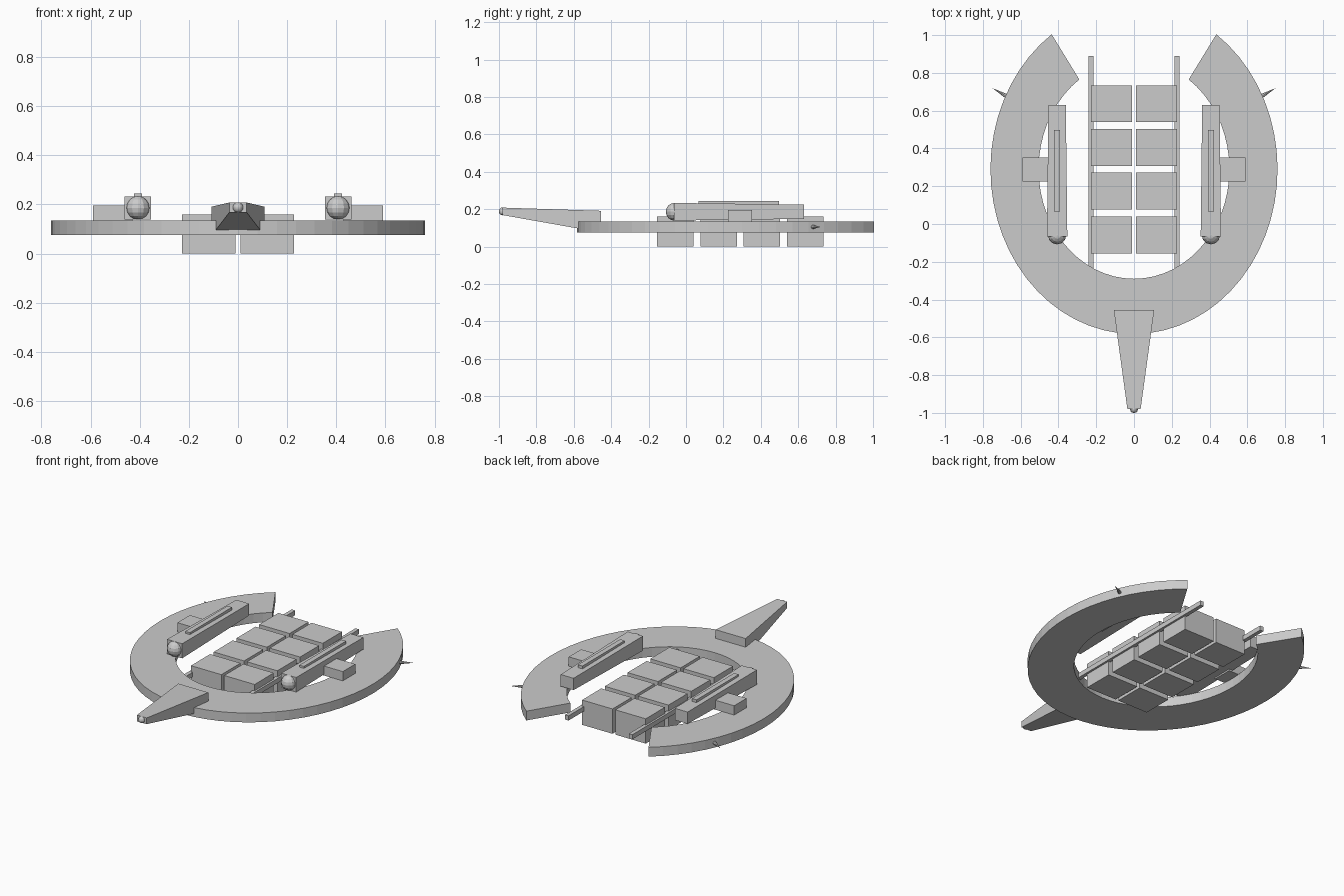
import bpy, bmesh, math
from mathutils import Vector, Matrix

if "Cube" in bpy.data.objects:
    bpy.data.objects.remove(bpy.data.objects["Cube"])


def make_object(name, bm):
    bmesh.ops.recalc_face_normals(bm, faces=bm.faces)
    mesh = bpy.data.meshes.new(name)
    bm.to_mesh(mesh)
    bm.free()
    obj = bpy.data.objects.new(name, mesh)
    bpy.context.collection.objects.link(obj)
    return obj


def loft(name, front, back):
    """Block between two upright rectangles (x, y, z, half_x, half_z)."""
    bm = bmesh.new()
    loops = []
    for x, y, z, hx, hz in (front, back):
        loops.append([bm.verts.new((x + sx * hx, y, z + sz * hz))
                      for sx, sz in ((-1, -1), (1, -1), (1, 1), (-1, 1))])
    a, b = loops
    bm.faces.new(a)
    bm.faces.new(b)
    for i in range(4):
        j = (i + 1) % 4
        bm.faces.new((a[i], a[j], b[j], b[i]))
    return make_object(name, bm)


def box(name, x0, x1, y0, y1, z0, z1):
    section = ((z0 + z1) / 2, abs(x1 - x0) / 2, (z1 - z0) / 2)
    cx = (x0 + x1) / 2
    return loft(name, (cx, y0, *section), (cx, y1, *section))


def ball(name, centre, radius):
    bm = bmesh.new()
    bmesh.ops.create_uvsphere(bm, u_segments=12, v_segments=8, radius=radius,
                              matrix=Matrix.Translation(centre))
    return make_object(name, bm)


def spike(name, base, tip, radius):
    base, tip = Vector(base), Vector(tip)
    axis = tip - base
    rot = axis.to_track_quat('Z', 'Y').to_matrix().to_4x4()
    bm = bmesh.new()
    bmesh.ops.create_cone(bm, cap_ends=True, segments=8, radius1=radius, radius2=0,
                          depth=axis.length,
                          matrix=Matrix.Translation((base + tip) / 2) @ rot)
    return make_object(name, bm)


# Open elliptical hull ring, with the gap at the back
def hull_ring(z0=0.075, z1=0.135, steps=48):
    bm = bmesh.new()
    rows = []
    for i in range(steps + 1):
        t = math.radians(55 - 290 * i / steps)
        c, s = math.cos(t), math.sin(t)
        rows.append([bm.verts.new((rx * c, 0.29 + ry * s, z))
                     for rx, ry, z in ((0.76, 0.872, z0), (0.76, 0.872, z1),
                                       (0.505, 0.58, z1), (0.505, 0.58, z0))])
    for a, b in zip(rows, rows[1:]):
        for k in range(4):
            m = (k + 1) % 4
            bm.faces.new((a[k], a[m], b[m], b[k]))
    bm.faces.new(rows[0])
    bm.faces.new(rows[-1])
    return make_object("hull_ring", bm)


hull_ring()

# Tapered prow with a sensor ball at its tip
loft("prow", (0, -0.98, 0.188, 0.035, 0.02), (0, -0.455, 0.133, 0.107, 0.058))
ball("prow_tip", (0, -0.98, 0.188), 0.021)

for side, s in (("left", -1), ("right", 1)):
    # Cargo containers and their carrying rail
    for row in range(4):
        y = -0.155 + row * 0.2315
        box(f"container_{side}_{row + 1}", s * 0.01, s * 0.227, y, y + 0.195, 0, 0.16)
    box(f"cargo_rail_{side}", s * 0.215, s * 0.24, -0.235, 0.89, 0.09, 0.12)

    # Engine pod with front ball, top strip and mounting block
    x = s * 0.407
    loft(f"pod_{side}", (x, -0.065, 0.186, 0.054, 0.047), (x, 0.63, 0.186, 0.046, 0.038))
    ball(f"pod_nose_{side}", (x, -0.06, 0.186), 0.048)
    box(f"pod_strip_{side}", x - 0.016, x + 0.016, 0.067, 0.497, 0.215, 0.244)
    box(f"pod_mount_{side}", s * 0.43, s * 0.59, 0.225, 0.352, 0.134, 0.195)

    # Antenna spike on the outer edge of the ring
    spike(f"antenna_{side}", (s * 0.66, 0.668, 0.105), (s * 0.75, 0.72, 0.105), 0.014)
